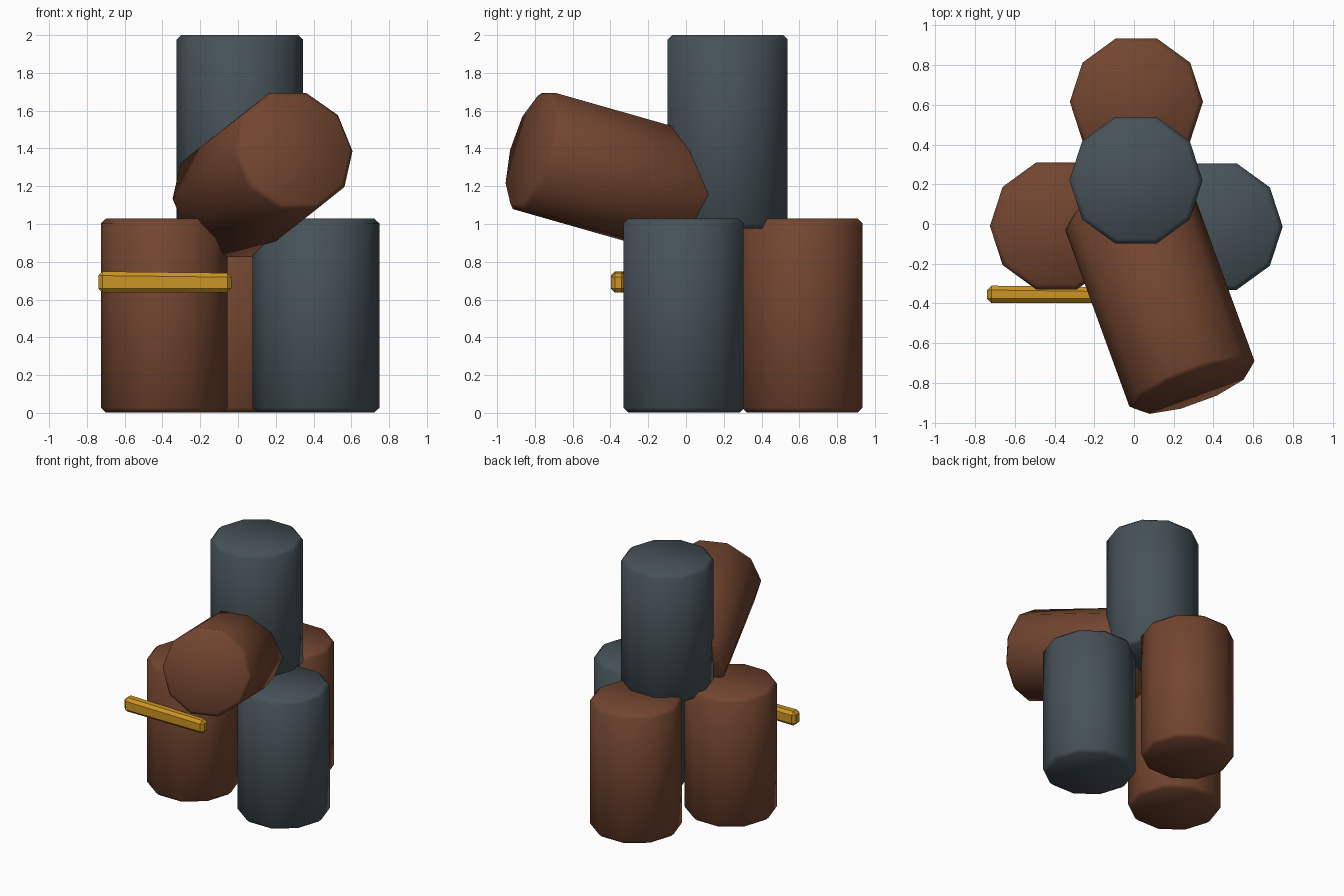
import bpy, bmesh, math
from mathutils import Matrix

if "Cube" in bpy.data.objects:
    bpy.data.objects.remove(bpy.data.objects["Cube"])


def material(name, rgb):
    m = bpy.data.materials.new(name)
    m.diffuse_color = (*rgb, 1)
    m.use_nodes = True
    m.node_tree.nodes["Principled BSDF"].inputs["Base Color"].default_value = m.diffuse_color
    return m


rust = material("rust brown", (0.17, 0.060, 0.029))
slate = material("slate grey", (0.061, 0.084, 0.098))
gold = material("golden yellow", (0.60, 0.30, 0.017))

RADIUS, LENGTH = 0.335, 1.025


def add_object(name, bm, mat, bevel):
    bmesh.ops.bevel(bm, geom=bm.edges[:] if bevel[1] else
                    [e for e in bm.edges if abs(e.verts[0].co.z - e.verts[1].co.z) < 0.01],
                    offset=bevel[0], segments=1, affect='EDGES')
    bmesh.ops.recalc_face_normals(bm, faces=bm.faces)
    mesh = bpy.data.meshes.new(name)
    bm.to_mesh(mesh)
    bm.free()
    mesh.materials.append(mat)
    ob = bpy.data.objects.new(name, mesh)
    bpy.context.collection.objects.link(ob)
    return ob


def barrel(name, mat, centre, rotation=(0, 0, 0)):
    """Ten-sided drum with a corner on +y and chamfered rims."""
    bm = bmesh.new()
    bmesh.ops.create_cone(bm, cap_ends=True, segments=10, radius1=RADIUS, radius2=RADIUS,
                          depth=LENGTH, matrix=Matrix.Rotation(math.pi / 2, 4, 'Z'))
    ob = add_object(name, bm, mat, (0.024, False))
    ob.location = centre
    ob.rotation_euler = [math.radians(a) for a in rotation]
    bpy.ops.object.select_all(action='DESELECT')
    ob.select_set(True)
    bpy.context.view_layer.objects.active = ob
    bpy.ops.object.shade_smooth_by_angle(angle=math.radians(60))
    return ob


# Standing barrels
low = LENGTH / 2 + 0.003
barrel("left_barrel", rust, (-0.39, -0.01, low))
barrel("right_barrel", slate, (0.413, -0.013, low))
barrel("back_barrel", rust, (0.012, 0.615, low))

# Barrel stacked on top, and the one that has tipped over
barrel("top_barrel", slate, (0.01, 0.22, 2 - LENGTH / 2))
barrel("tipped_barrel", rust, (0.13, -0.36, 1.26), (75, 0, 20))

# Slightly tapered bar across the front of the left barrel
bm = bmesh.new()
bmesh.ops.create_cube(bm, size=1, matrix=Matrix.Diagonal((0.705, 0.088, 0.112, 1)))
for v in bm.verts:
    if v.co.x > 0:
        v.co.y = v.co.y * 0.88 - 0.004
        v.co.z = v.co.z * 0.92 - 0.004
bar = add_object("bar", bm, gold, (0.022, True))
bar.location = (-0.387, -0.354, 0.693)
